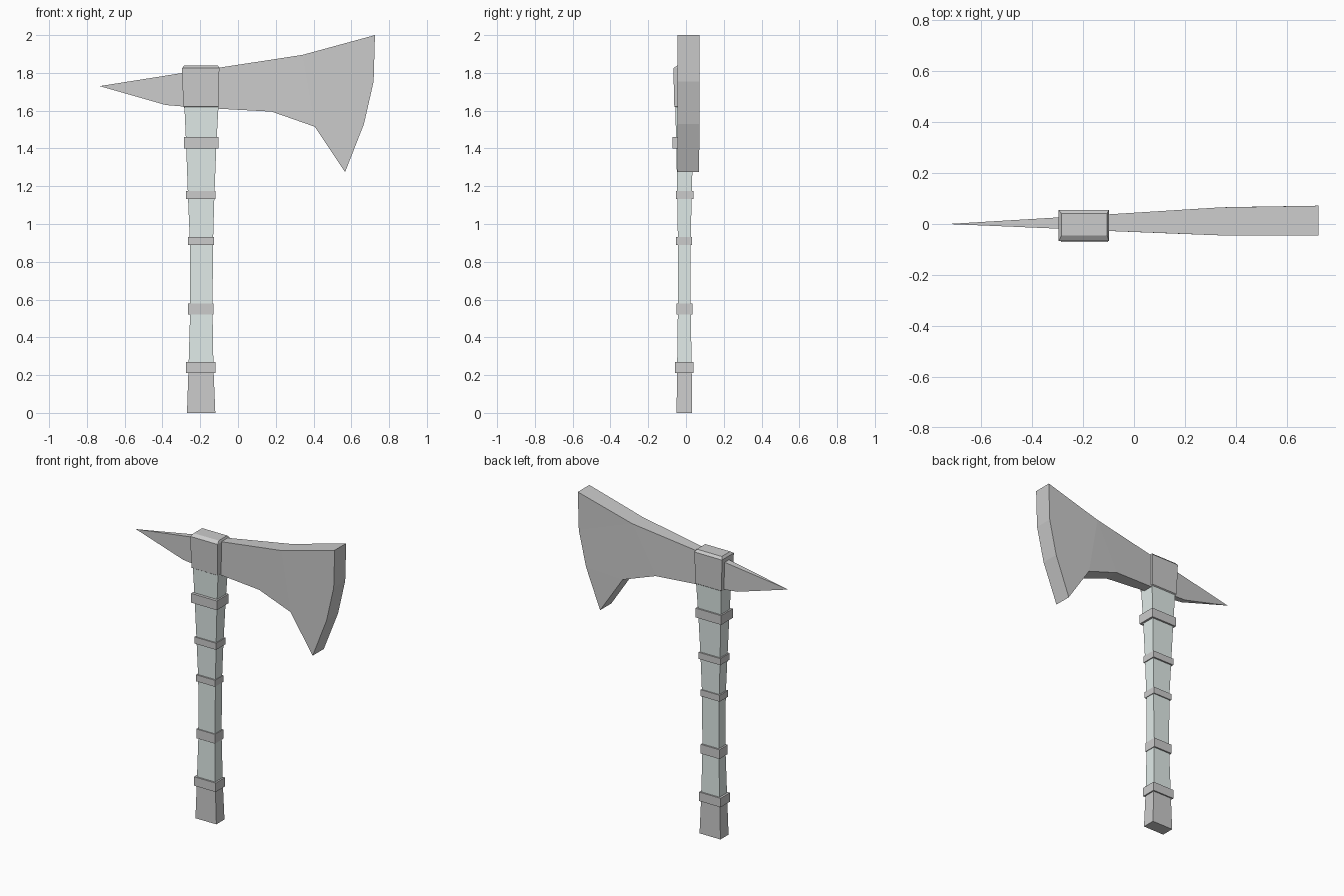
import bpy, bmesh

if "Cube" in bpy.data.objects:
    bpy.data.objects.remove(bpy.data.objects["Cube"])

wrap = bpy.data.materials.new("grip_wrap")
wrap.diffuse_color = (0.75, 0.83, 0.81, 1)
wrap.use_nodes = True
wrap.node_tree.nodes["Principled BSDF"].inputs["Base Color"].default_value = wrap.diffuse_color


def finish(name, bm, mat=None):
    bmesh.ops.recalc_face_normals(bm, faces=bm.faces)
    me = bpy.data.meshes.new(name)
    bm.to_mesh(me)
    bm.free()
    ob = bpy.data.objects.new(name, me)
    bpy.context.collection.objects.link(ob)
    if mat:
        me.materials.append(mat)
    return ob


def loft(name, rings, mat=None):
    """Rectangular rings (z, x0, x1, y0, y1) joined bottom to top."""
    bm = bmesh.new()
    loops = [[bm.verts.new((x, y, z)) for x, y in
              ((x0, y0), (x1, y0), (x1, y1), (x0, y1))]
             for z, x0, x1, y0, y1 in rings]
    for a, b in zip(loops, loops[1:]):
        for i in range(4):
            j = (i + 1) % 4
            bm.faces.new((a[i], a[j], b[j], b[i]))
    bm.faces.new(loops[0])
    bm.faces.new(loops[-1])
    return finish(name, bm, mat)


def slab(name, outline, cells, stations):
    """Side outline (x, z) whose thickness follows stations (x, y_front, y_back)."""
    def depth(x, k):
        for a, b in zip(stations, stations[1:]):
            if x <= b[0]:
                t = (x - a[0]) / (b[0] - a[0])
                return a[k] + t * (b[k] - a[k])
        return stations[-1][k]
    bm = bmesh.new()
    front, back = ([bm.verts.new((x, depth(x, k), z)) for x, z in outline] for k in (1, 2))
    for side in (front, back):
        for c in cells:
            bm.faces.new([side[i] for i in c])
    n = len(outline)
    for i in range(n):
        j = (i + 1) % n
        bm.faces.new((front[i], front[j], back[j], back[i]))
    bmesh.ops.remove_doubles(bm, verts=bm.verts, dist=0.0005)
    return finish(name, bm)


# Handle: bare butt and wrapped grip
loft("handle_butt", [(0, -.27, -.12, -.05, .033), (.24, -.262, -.13, -.047, .03)])
loft("handle_grip", [(.24, -.262, -.13, -.047, .03), (.55, -.253, -.135, -.043, .025),
                     (.91, -.255, -.132, -.043, .025), (1.15, -.265, -.125, -.046, .03),
                     (1.43, -.275, -.114, -.052, .038), (1.63, -.284, -.103, -.057, .045)], wrap)

# Raised bands around the handle
bands = [(.212, .27, -.275, -.12, -.057, .039), (.52, .58, -.264, -.13, -.05, .035),
         (.89, .932, -.264, -.128, -.053, .032), (1.132, 1.175, -.274, -.119, -.054, .04),
         (1.4, 1.46, -.286, -.102, -.071, .049)]
for i, (z0, z1, *r) in enumerate(bands):
    loft(f"handle_band_{i + 1}", [(z0, *r), (z1, *r)])

# Socket block that holds the head
loft("head_socket", [(1.615, -.285, -.108, -.052, .042), (1.622, -.29, -.102, -.062, .051),
                     (1.825, -.296, -.099, -.067, .055), (1.84, -.285, -.106, -.045, .041)])

# Axe blade with a drooping beard, and the rear spike
thick = [(-.732, 0, 0), (-.29, -.018, .026), (-.1, -.028, .038), (.35, -.045, .066), (.73, -.046, .072)]
blade = slab("blade",
             [(-.15, 1.82), (.34, 1.895), (.725, 2.0), (.718, 1.755), (.667, 1.53),
              (.567, 1.275), (.407, 1.515), (.178, 1.595), (-.15, 1.613)],
             [(0, 1, 7, 8), (1, 6, 7), (1, 2, 3), (1, 3, 4, 6), (4, 5, 6)], thick)
slab("spike", [(-.24, 1.808), (-.732, 1.73), (-.383, 1.63), (-.24, 1.618)],
     [(0, 1, 2), (0, 2, 3)], thick)
